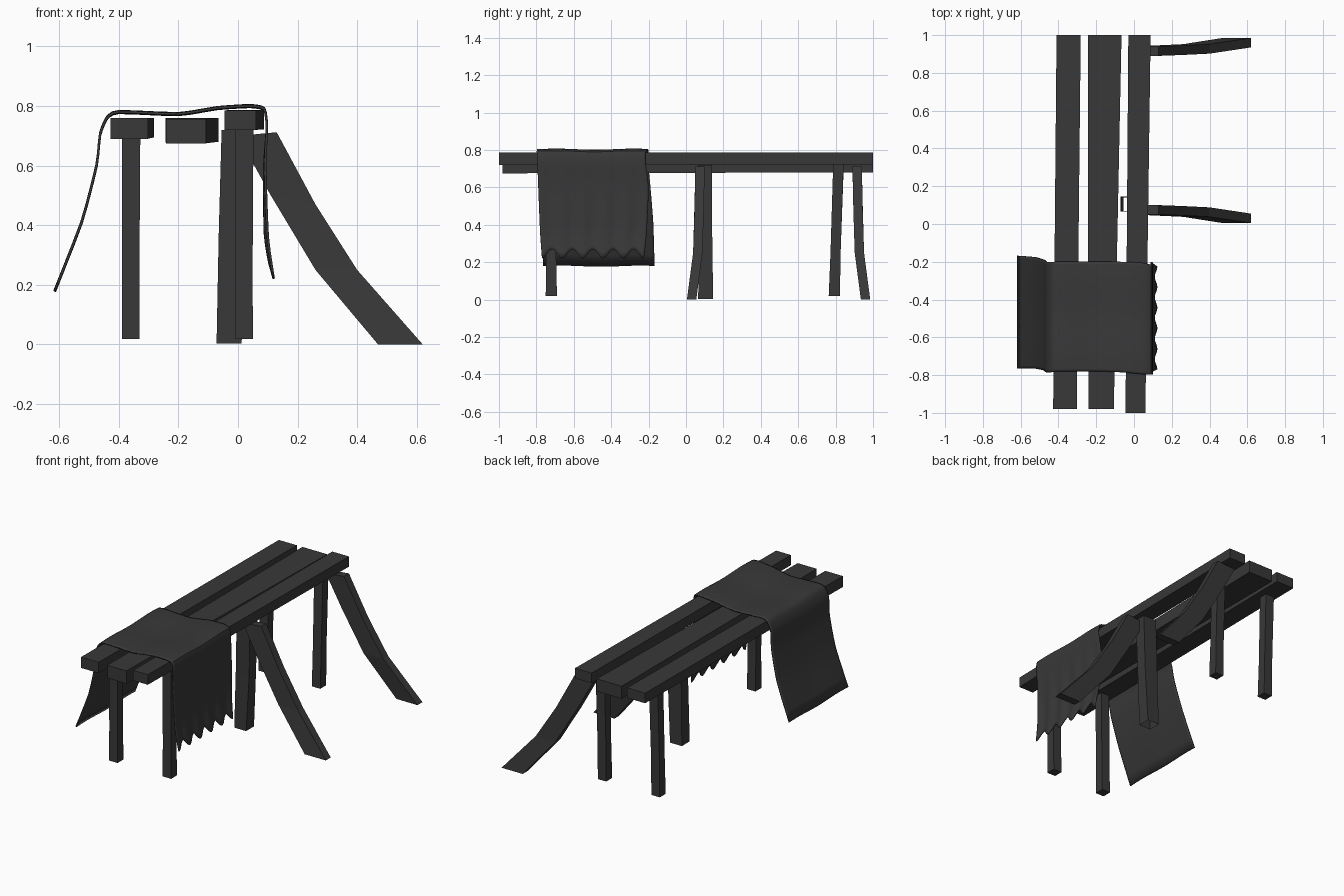
import bpy, bmesh, math
from mathutils import Vector

if "Cube" in bpy.data.objects:
    bpy.data.objects.remove(bpy.data.objects["Cube"])

mat = bpy.data.materials.new("dark_grey")
mat.diffuse_color = (0.04, 0.04, 0.04, 1)
mat.use_nodes = True
mat.node_tree.nodes["Principled BSDF"].inputs["Base Color"].default_value = mat.diffuse_color


def finish(name, bm):
    bmesh.ops.recalc_face_normals(bm, faces=bm.faces[:])
    mesh = bpy.data.meshes.new(name)
    bm.to_mesh(mesh)
    bm.free()
    mesh.materials.append(mat)
    ob = bpy.data.objects.new(name, mesh)
    bpy.context.collection.objects.link(ob)
    return ob


def beam(name, sections, capped=True):
    """Four-sided beam lofted through quads of corners."""
    bm = bmesh.new()
    rings = [[bm.verts.new(c) for c in s] for s in sections]
    for a, b in zip(rings, rings[1:]):
        for i in range(4):
            j = (i + 1) % 4
            bm.faces.new((a[i], a[j], b[j], b[i]))
    if capped:
        bm.faces.new(rings[0])
        bm.faces.new(rings[-1])
    return finish(name, bm)


def rect_xz(y, x0, x1, z0, z1):
    return [(x0, y, z0), (x1, y, z0), (x1, y, z1), (x0, y, z1)]


def rect_xy(z, x0, x1, y0, y1):
    return [(x0, y0, z), (x1, y0, z), (x1, y1, z), (x0, y1, z)]


# Three uneven planks
beam("left_plank", [rect_xz(-0.98, -0.428, -0.303, 0.69, 0.76), rect_xz(1, -0.41, -0.282, 0.695, 0.76)])
beam("middle_plank", [rect_xz(-0.98, -0.242, -0.107, 0.675, 0.757), rect_xz(1, -0.243, -0.066, 0.68, 0.76)])
beam("right_plank", [rect_xz(-1, -0.045, 0.06, 0.72, 0.785), rect_xz(1, -0.03, 0.088, 0.722, 0.787)])

# Four thin legs
for side, x, top in (("left", -0.36, 0.70), ("right", 0.02, 0.725)):
    for end, y, lean in (("front", -0.72, -0.005), ("back", 0.793, 0.022)):
        beam(f"{end}_{side}_leg", [
            rect_xy(0.018, x - 0.03, x + 0.03, y - 0.03, y + 0.03),
            rect_xy(0.25, x - 0.03, x + 0.029, y + lean * 0.3 - 0.027, y + lean * 0.3 + 0.027),
            rect_xy(top, x - 0.03, x + 0.032, y + lean - 0.028, y + lean + 0.028)])

# Thicker hollow post near the middle
beam("middle_post", [rect_xy(0.003, -0.072, 0.012, 0.065, 0.145),
                     rect_xy(0.36, -0.065, 0.03, 0.07, 0.14),
                     rect_xy(0.72, -0.055, 0.04, 0.065, 0.14)], capped=False)

# Two bent side braces: inner and outer edge points plus depth position
BRACE = [(0.00, 0.70, 0.13, 0.712, 0.0), (0.11, 0.50, 0.26, 0.47, 0.005),
         (0.26, 0.25, 0.40, 0.25, 0.012), (0.47, 0.0, 0.62, 0.0, 0.045)]
for name, y, sign in (("middle_brace", 0.075, -1), ("back_brace", 0.915, 1)):
    sections = []
    for xi, zi, xo, zo, dy in BRACE:
        c, h = y + sign * dy, 0.025
        sections.append([(xi, c - h, zi), (xo, c - h, zo), (xo, c + h, zo), (xi, c + h, zi)])
    beam(name, sections)

# Draped cloth: profile x, z with front and back edge y
PROFILE = [(-0.615, 0.18, -0.765, -0.168), (-0.525, 0.41, -0.765, -0.175),
           (-0.475, 0.60, -0.775, -0.19), (-0.463, 0.705, -0.785, -0.20),
           (-0.44, 0.76, -0.785, -0.20), (-0.40, 0.78, -0.78, -0.20),
           (-0.20, 0.773, -0.78, -0.20), (-0.07, 0.793, -0.785, -0.20),
           (0.04, 0.80, -0.795, -0.205), (0.088, 0.79, -0.798, -0.215),
           (0.097, 0.73, -0.795, -0.215), (0.09, 0.60, -0.79, -0.20),
           (0.095, 0.36, -0.78, -0.21), (0.113, 0.22, -0.77, -0.225)]
pts = [Vector(p) for p in PROFILE]
N, SUB = 40, 3
rows = []
for i in range(len(pts) - 1):
    p0, p1, p2, p3 = pts[max(i - 1, 0)], pts[i], pts[i + 1], pts[min(i + 2, len(pts) - 1)]
    for k in range(SUB):
        t = k / SUB
        m1, m2 = (p2 - p0) * 0.3, (p3 - p1) * 0.3
        rows.append(p1 * (2*t**3 - 3*t*t + 1) + m1 * (t**3 - 2*t*t + t)
                    + p2 * (3*t*t - 2*t**3) + m2 * (t**3 - t*t))
rows.append(pts[-1])
bm = bmesh.new()
grid = []
for r in rows:
    line = []
    for j in range(N + 1):
        v = j / N
        x, z, y = r[0], r[1], r[2] + (r[3] - r[2]) * v
        wave = math.cos(v * 10 * math.pi)
        if x > 0.05 and z < 0.72:          # ripples and scalloped hem
            drop = (0.72 - z) / 0.5
            x += 0.007 * wave * drop
            z += 0.025 * (1 - wave) * drop ** 4
        else:
            z += 0.003 * math.sin(v * 9)
        line.append(bm.verts.new((x, y, z)))
    grid.append(line)
for a, b in zip(grid, grid[1:]):
    for j in range(N):
        bm.faces.new((a[j], a[j + 1], b[j + 1], b[j]))
cloth = finish("draped_cloth", bm)
solid = cloth.modifiers.new("thickness", "SOLIDIFY")
solid.thickness = 0.008
solid.offset = 0
bpy.context.view_layer.objects.active = cloth
cloth.select_set(True)
bpy.ops.object.shade_smooth_by_angle(angle=math.radians(40))
